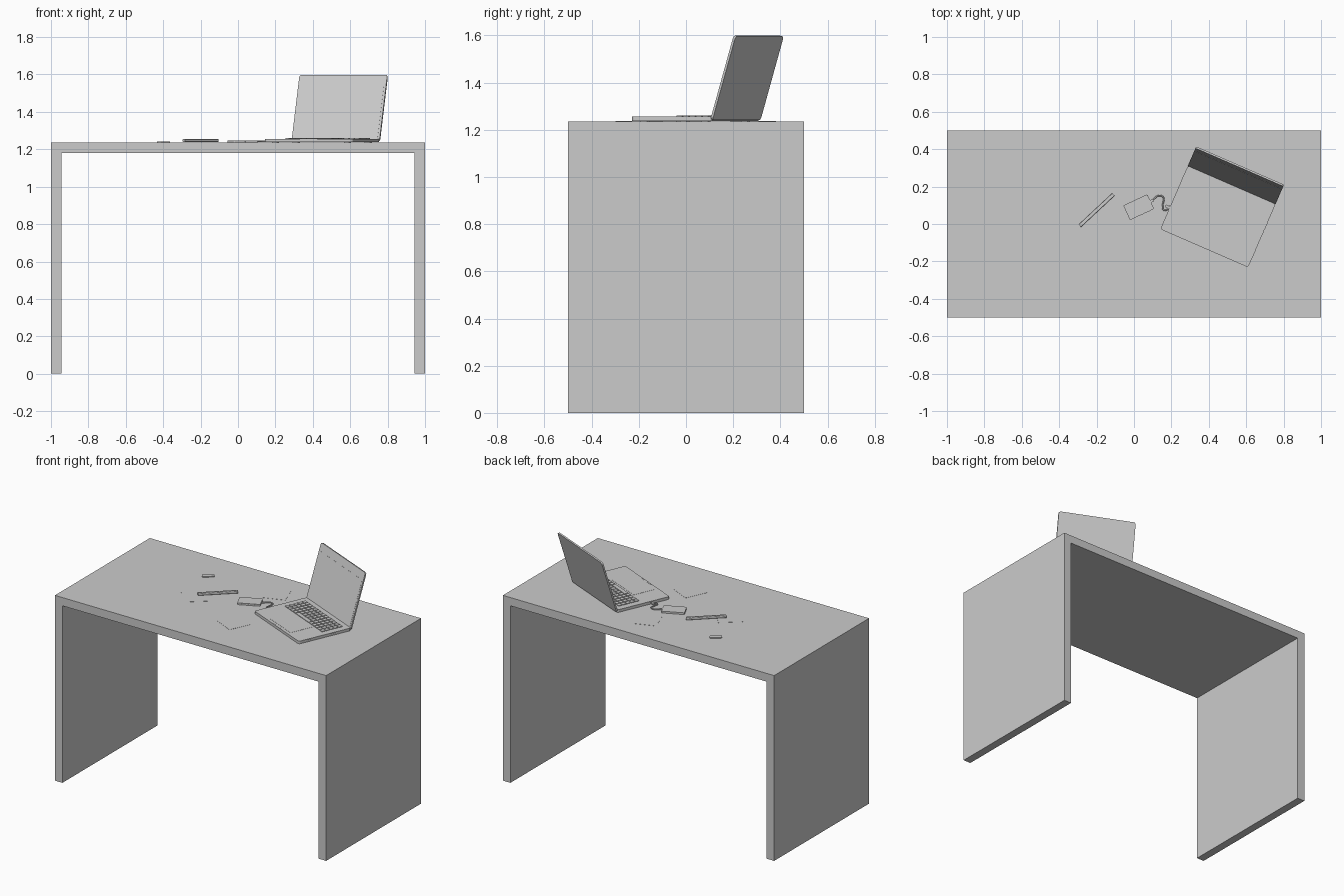
import bpy, bmesh, math
from mathutils import Matrix, Vector

if "Cube" in bpy.data.objects:
    bpy.data.objects.remove(bpy.data.objects["Cube"])

TOP = 1.235


def add_object(name, bm):
    mesh = bpy.data.meshes.new(name)
    bmesh.ops.recalc_face_normals(bm, faces=bm.faces)
    bm.to_mesh(mesh)
    bm.free()
    ob = bpy.data.objects.new(name, mesh)
    bpy.context.collection.objects.link(ob)
    return ob


def add_cube(bm, size, center):
    bmesh.ops.create_cube(bm, size=1, matrix=Matrix.Translation(center) @ Matrix.Diagonal((*size, 1)))


def box(name, size, center, frame=Matrix(), radius=0, axis=2, segs=3):
    """Box in a local frame; edges along one axis can be rounded."""
    bm = bmesh.new()
    add_cube(bm, size, center)
    if radius:
        edges = [e for e in bm.edges
                 if abs((e.verts[0].co - e.verts[1].co).normalized()[axis]) > 0.9]
        bmesh.ops.bevel(bm, geom=edges, offset=radius, segments=segs, affect='EDGES', profile=0.5)
    bm.transform(frame)
    return add_object(name, bm)


def on_desk(x, y, degrees):
    return Matrix.Translation((x, y, TOP)) @ Matrix.Rotation(math.radians(degrees), 4, 'Z')


# Desk: one U-shaped profile pushed back through its depth
bm = bmesh.new()
t = 0.055
profile = [(-1, 0), (-1 + t, 0), (-1 + t, TOP - t), (1 - t, TOP - t),
           (1 - t, 0), (1, 0), (1, TOP), (-1, TOP)]
face = bm.faces.new([bm.verts.new((x, -0.5, z)) for x, z in profile])
ext = bmesh.ops.extrude_face_region(bm, geom=[face])
bmesh.ops.translate(bm, vec=(0, 1, 0), verts=[v for v in ext['geom'] if isinstance(v, bmesh.types.BMVert)])
add_object("desk", bm)

# Laptop base, touchpad and front latch
lap = on_desk(0.449, 0.04, -23.5)
W, D, H = 0.512, 0.37, 0.018
box("laptop_base", (W, D, H), (0, 0, 0.003 + H / 2), lap, 0.012)
deck = 0.003 + H
box("touchpad", (0.25, 0.153, 0.001), (0, -0.087, deck + 0.0005), lap)
box("front_latch", (0.10, 0.006, 0.0015), (0, -0.179, deck), lap)

# Rubber feet under the base
bm = bmesh.new()
for sx in (-1, 1):
    for sy in (-1, 1):
        add_cube(bm, (0.03, 0.03, 0.004), (sx * 0.21, sy * 0.14, 0.002))
bm.transform(lap)
add_object("laptop_feet", bm)

# Keyboard: four rows of keys plus a row with the space bar
bm = bmesh.new()
cols, pitch = 14, 0.031
for row in range(5):
    y = 0.018 + row * 0.030
    for c in range(cols):
        if row == 0 and 4 <= c <= 8:
            continue
        add_cube(bm, (0.026, 0.025, 0.004), ((c - (cols - 1) / 2) * pitch, y, deck + 0.002))
add_cube(bm, (pitch * 5 - 0.005, 0.025, 0.004), (-0.5 * pitch, 0.018, deck + 0.002))
bm.transform(lap)
add_object("keyboard_keys", bm)

# Side ports
bm = bmesh.new()
for side, y, w in ((1, -0.10, 0.045), (1, 0.06, 0.035), (1, 0.02, 0.012), (-1, -0.06, 0.03), (-1, 0.11, 0.03)):
    add_cube(bm, (0.002, w, 0.006), (side * W / 2, y, 0.013))
bm.transform(lap)
add_object("side_ports", bm)

# Tilted lid with screen panel and hinge
lid = lap @ Matrix.Translation((0, 0.181, 0.008)) @ Matrix.Rotation(math.radians(-16.8), 4, 'X')
box("laptop_lid", (W, 0.010, 0.371), (0, 0.004, 0.1855), lid, 0.014, axis=1)
box("screen", (W - 0.024, 0.0012, 0.295), (0, -0.0012, 0.172), lid)
bm = bmesh.new()
bmesh.ops.create_cone(bm, cap_ends=True, segments=12, radius1=0.007, radius2=0.007, depth=0.36,
                      matrix=Matrix.Translation((0, 0.181, 0.013)) @ Matrix.Rotation(math.pi / 2, 4, 'Y'))
bm.transform(lap)
add_object("hinge", bm)

# External drive with indicator strip
drive = on_desk(0.025, 0.09, 25)
box("external_drive", (0.142, 0.086, 0.012), (0, 0, 0.007), drive, 0.006)
bm = bmesh.new()
for x in (-0.04, 0, 0.04):
    add_cube(bm, (0.010, 0.002, 0.004), (x, -0.043, 0.007))
bm.transform(drive)
add_object("drive_indicators", bm)

# Cable from the drive to the laptop, with a plug at each end
curve = bpy.data.curves.new("drive_cable", 'CURVE')
curve.dimensions = '3D'
curve.bevel_depth = 0.004
curve.bevel_resolution = 2
curve.resolution_u = 6
path = [(0.088, 0.118), (0.105, 0.133), (0.135, 0.152), (0.158, 0.140),
        (0.155, 0.108), (0.158, 0.075), (0.178, 0.078), (0.192, 0.096)]
spline = curve.splines.new('BEZIER')
spline.bezier_points.add(len(path) - 1)
for p, (x, y) in zip(spline.bezier_points, path):
    p.co = (x, y, TOP + 0.007)
    p.handle_left_type = p.handle_right_type = 'AUTO'
bpy.context.collection.objects.link(bpy.data.objects.new("drive_cable", curve))
box("drive_plug", (0.022, 0.014, 0.008), (0, 0, 0.007), on_desk(0.096, 0.124, 25))
box("laptop_plug", (0.026, 0.014, 0.008), (0, 0, 0.009), on_desk(0.180, 0.092, -23.5))

# Pen lying diagonally
pen = on_desk(-0.20, 0.074, 43)
box("pen", (0.245, 0.018, 0.017), (0, 0, 0.012), pen, 0.004, axis=0)

# Loose paper notes
for i, (x, y, a) in enumerate([(0.085, 0.285, 20), (0.11, -0.20, -25), (-0.30, -0.03, 40)]):
    box(f"paper_note_{i + 1}", (0.15, 0.15, 0.001), (0, 0, 0.0007), on_desk(x, y, a))

# Small eraser at the back left
box("eraser", (0.075, 0.03, 0.006), (0, 0, 0.003), on_desk(-0.398, 0.255, 40), 0.008)
